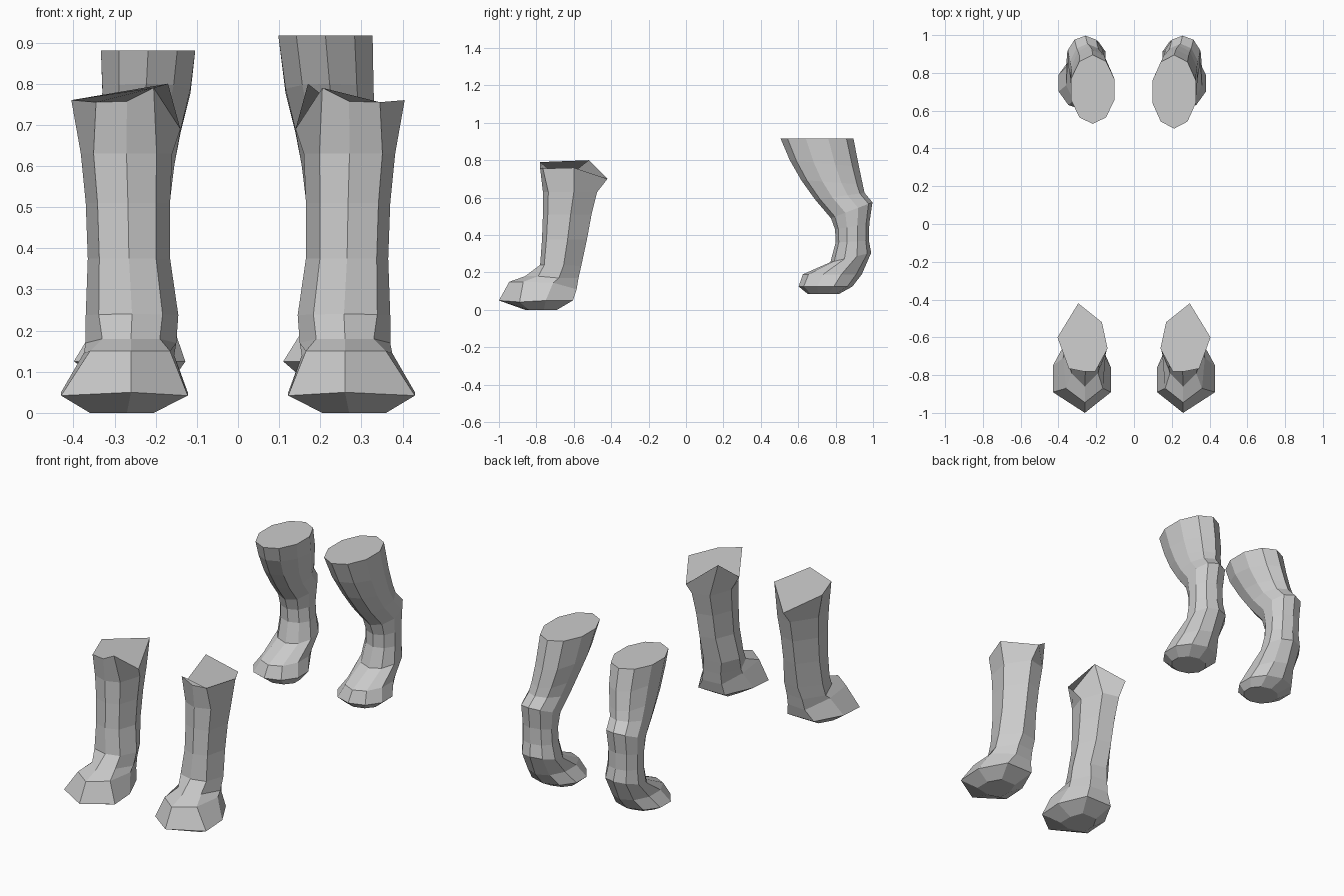
import bpy, bmesh
from math import sin, cos, pi

# Unit cross-sections: u runs inner to outer side, v runs front to back
FRONT_SECTION = [(.5, 0), (.86, .1), (1, .57), (.62, 1), (.2, .92), (0, .5), (.17, .1)]
HIND_SECTION = [(.5 + .5 * sin(2 * pi * k / 10), .5 - .5 * cos(2 * pi * k / 10)) for k in range(10)]


def ring(section, x_in, x_out, yf, zf, yb, zb):
    """Cross-section between two sides, tilted from its front to its back point."""
    return [(x_in + u * (x_out - x_in), yf + v * (yb - yf), zf + v * (zb - zf))
            for u, v in section]


def loft(name, rings, side):
    bm = bmesh.new()
    loops = [[bm.verts.new((side * x, y, z)) for x, y, z in r] for r in rings]
    for a, b in zip(loops, loops[1:]):
        for i in range(len(a)):
            j = (i + 1) % len(a)
            bm.faces.new((a[i], a[j], b[j], b[i]))
    bm.faces.new(loops[0])
    bm.faces.new(loops[-1])
    bmesh.ops.recalc_face_normals(bm, faces=bm.faces)
    mesh = bpy.data.meshes.new(name)
    bm.to_mesh(mesh)
    bm.free()
    obj = bpy.data.objects.new(name, mesh)
    bpy.context.collection.objects.link(obj)


# Front leg: jagged open top, straight shaft, wide pointed paw
front_top = [(.27, -.78, .757), (.345, -.765, .755), (.405, -.6, .76), (.295, -.42, .70),
             (.17, -.52, .80), (.14, -.66, .69), (.205, -.78, .79)]
shaft = [ring(FRONT_SECTION, *r) for r in [
    (.16, .382, -.765, .63, -.475, .63),
    (.165, .37, -.765, .51, -.505, .51),
    (.165, .365, -.77, .375, -.53, .375),
    (.145, .37, -.78, .24, -.56, .235)]]
instep = [(.26, -.86, .18), (.33, -.79, .18), (.37, -.68, .17), (.30, -.575, .17),
          (.20, -.585, .17), (.15, -.69, .17), (.19, -.79, .18)]
toe_top = [(.26, -.945, .15), (.36, -.87, .15), (.375, -.71, .145), (.31, -.585, .11),
           (.20, -.595, .11), (.155, -.71, .14), (.165, -.87, .15)]
paw_rim = [(.26, -1, .05), (.43, -.89, .042), (.43, -.75, .05), (.35, -.605, .05),
           (.19, -.605, .05), (.122, -.76, .05), (.122, -.89, .042)]
sole = [(.27, -.86, 0), (.36, -.84, 0), (.36, -.76, 0), (.32, -.69, 0),
        (.23, -.69, 0), (.205, -.76, 0), (.205, -.84, 0)]
front_rings = [front_top] + shaft + [instep, toe_top, paw_rim, sole]

# Hind leg: thigh, hock, shank and small paw
hind_rings = [ring(HIND_SECTION, *r) for r in [
    (.092, .333, .505, .917, .895, .917),
    (.11, .335, .555, .80, .925, .765),
    (.135, .338, .615, .695, .945, .67),
    (.15, .343, .69, .59, .955, .625),
    (.16, .355, .775, .49, .997, .575),
    (.168, .352, .797, .43, .98, .46),
    (.163, .352, .80, .36, .978, .37),
    (.147, .358, .772, .255, .99, .305),
    (.145, .365, .625, .19, .94, .19),
    (.103, .388, .602, .125, .89, .125),
    (.15, .34, .65, .086, .82, .086)]]

for side, label in ((1, "right"), (-1, "left")):
    loft("front_leg_" + label, front_rings, side)
    rings = [list(r) for r in hind_rings]
    if side < 0:  # the left thigh is slightly lower and set back
        rings[0] = [(x + .006, y + .025 * (.9 - y) / .4, z - .037) for x, y, z in rings[0]]
        rings[-2] = [(x + .018, y, z) for x, y, z in rings[-2]]
    loft("hind_leg_" + label, rings, side)
